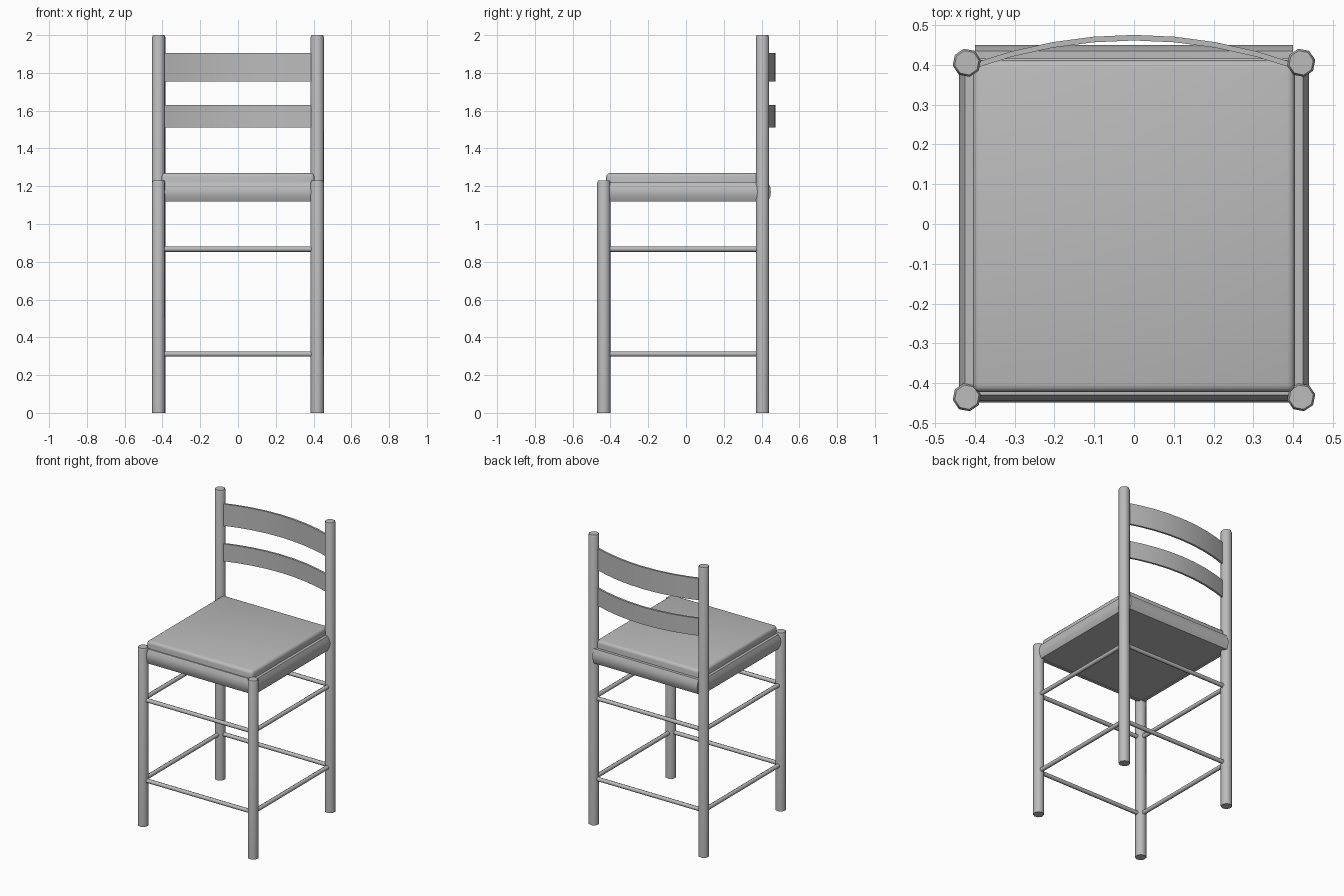
import bpy, bmesh, math
from mathutils import Vector

cube = bpy.data.objects.get("Cube")
if cube:
    bpy.data.objects.remove(cube, do_unlink=True)

grey = bpy.data.materials.new("plain grey")
grey.use_nodes = True
grey.diffuse_color = (0.5, 0.5, 0.5, 1)
grey.node_tree.nodes["Principled BSDF"].inputs["Base Color"].default_value = (0.5, 0.5, 0.5, 1)

LEG_X, FRONT_Y, BACK_Y = 0.42, -0.435, 0.405


def finish(name, bm, angle=50):
    """Turn a bmesh into a smooth shaded, coloured object."""
    bmesh.ops.recalc_face_normals(bm, faces=bm.faces)
    mesh = bpy.data.meshes.new(name)
    bm.to_mesh(mesh)
    bm.free()
    mesh.materials.append(grey)
    obj = bpy.data.objects.new(name, mesh)
    bpy.context.collection.objects.link(obj)
    bpy.ops.object.select_all(action="DESELECT")
    obj.select_set(True)
    bpy.context.view_layer.objects.active = obj
    bpy.ops.object.shade_smooth_by_angle(angle=math.radians(angle))
    return obj


def loft(name, rings, angle=50):
    """Skin a list of closed cross-sections and cap both ends."""
    bm = bmesh.new()
    loops = [[bm.verts.new(p) for p in ring] for ring in rings]
    n = len(loops[0])
    for a, b in zip(loops, loops[1:]):
        for i in range(n):
            j = (i + 1) % n
            bm.faces.new((a[i], a[j], b[j], b[i]))
    bm.faces.new(loops[0])
    bm.faces.new(loops[-1])
    return finish(name, bm, angle)


def circle(radius, sides, turn=0.0):
    steps = [turn + math.tau * i / sides for i in range(sides)]
    return [(radius * math.cos(t), radius * math.sin(t)) for t in steps]


def leg(name, x, y, height):
    levels = ((0, 0.036), (height - 0.012, 0.036), (height, 0.031))
    loft(name, [[(x + u, y + v, z) for u, v in circle(r, 8, 0.2)] for z, r in levels])


def bar(name, start, end, section):
    """Sweep a section (outward offset, height) along a level line."""
    start, end = Vector(start), Vector(end)
    along = (end - start).normalized()
    out = Vector((along.y, -along.x, 0))
    loft(name, [[p + out * u + Vector((0, 0, v)) for u, v in section] for p in (start, end)])


# Legs: the back pair runs up to hold the backrest
for side, x in (("left", LEG_X), ("right", -LEG_X)):
    leg("front_leg_" + side, x, FRONT_Y, 1.23)
    leg("back_leg_" + side, x, BACK_Y, 2.0)

# Rungs between neighbouring legs at two heights
corners = [(-LEG_X, FRONT_Y), (LEG_X, FRONT_Y), (LEG_X, BACK_Y), (-LEG_X, BACK_Y)]
sides = ("front", "left", "back", "right")
for level, z in (("lower", 0.312), ("upper", 0.867)):
    for i, side in enumerate(sides):
        a, b = corners[i], corners[(i + 1) % 4]
        bar(f"{level}_rung_{side}", (*a, z), (*b, z), circle(0.014, 8))

# Seat rails with a gently bulging outer face
bulge = [(-0.035, 0), (-0.015, 0), (-0.004, 0.025), (0, 0.05),
         (-0.004, 0.075), (-0.015, 0.1), (-0.035, 0.1)]
rail_ends = (
    ((-0.4, -0.445), (0.4, -0.445)), ((0.44, -0.41), (0.44, 0.39)),
    ((0.4, 0.45), (-0.4, 0.45)), ((-0.44, 0.39), (-0.44, -0.41)))
for side, (a, b) in zip(sides, rail_ends):
    bar("seat_rail_" + side, (*a, 1.12), (*b, 1.12), bulge)

# Seat pad with rounded upper edges
bm = bmesh.new()
bmesh.ops.create_cube(bm, size=1)
for v in bm.verts:
    v.co = (v.co.x * 0.81, v.co.y * 0.835 - 0.005, v.co.z * 0.146 + 1.197)
rim = [e for e in bm.edges if sum(v.co.z for v in e.verts) / 2 > 1.15]
bmesh.ops.bevel(bm, geom=rim, offset=0.02, segments=3, profile=0.5, affect="EDGES")
finish("seat", bm, 40)

# Bowed backrest slats
steps = 8
for name, low, high in (("upper_slat", 1.755, 1.905), ("lower_slat", 1.51, 1.63)):
    rings = []
    for i in range(steps + 1):
        t = 2 * i / steps - 1
        x, y = 0.41 * t, 0.475 - 0.073 * t * t
        rings.append([(x, y - 0.014, low), (x, y, low), (x, y, high), (x, y - 0.014, high)])
    loft(name, rings)
